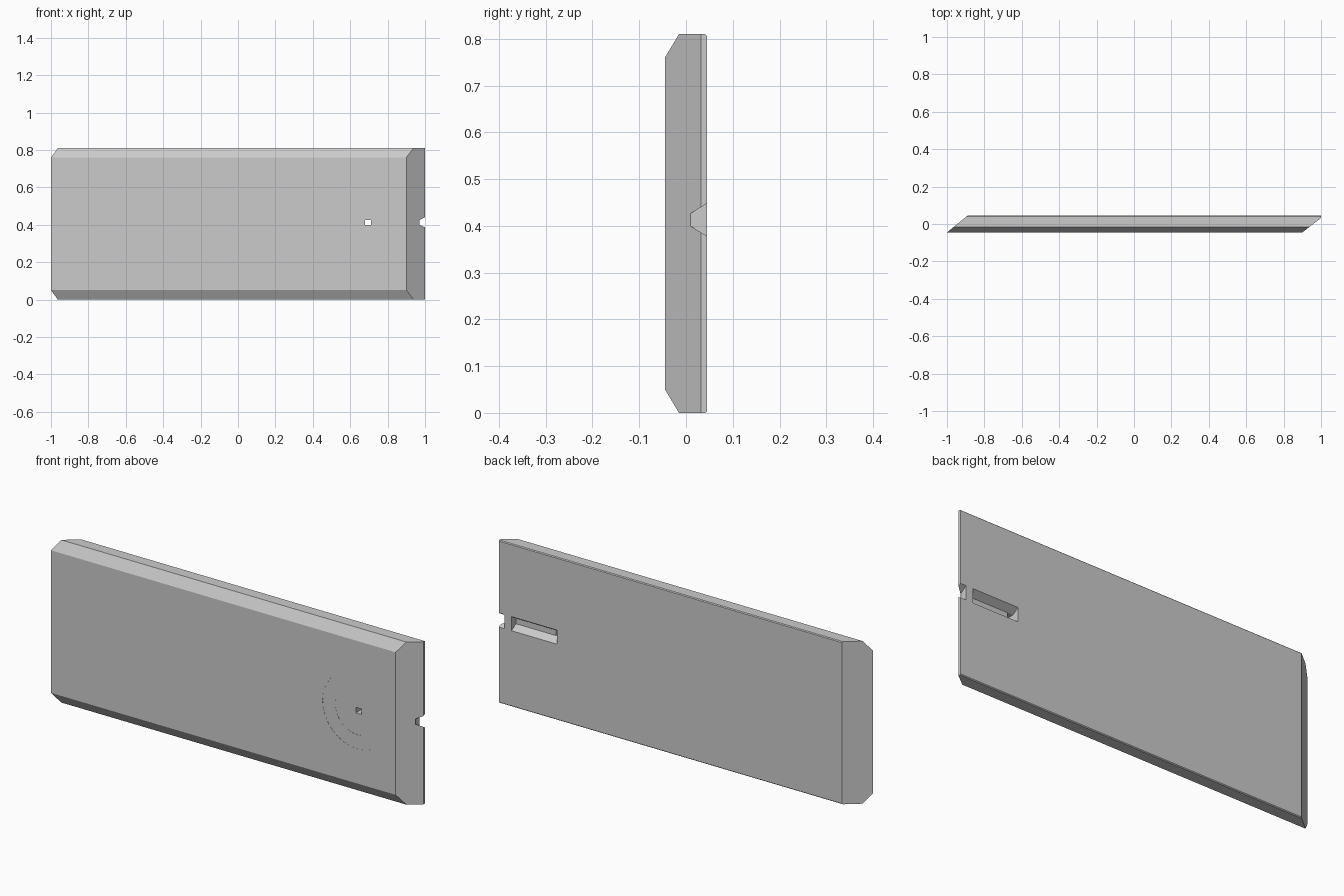
import bpy, bmesh, math
from mathutils import Matrix

if "Cube" in bpy.data.objects:
    bpy.data.objects.remove(bpy.data.objects["Cube"])

MID = 0.413   # height of the slot line


def hull(name, points):
    """Convex solid from corner points, with coplanar triangles merged."""
    bm = bmesh.new()
    for p in points:
        bm.verts.new(p)
    bmesh.ops.convex_hull(bm, input=bm.verts[:])
    bmesh.ops.dissolve_limit(bm, angle_limit=math.radians(1), verts=bm.verts[:], edges=bm.edges[:])
    bmesh.ops.recalc_face_normals(bm, faces=bm.faces[:])
    return finish(name, bm)


def finish(name, bm):
    me = bpy.data.meshes.new(name)
    bm.to_mesh(me)
    bm.free()
    ob = bpy.data.objects.new(name, me)
    bpy.context.collection.objects.link(ob)
    return ob


def channel(name, x0, x1, sections):
    """Prism along x; sections are (y, half height) pairs around MID."""
    return hull(name, [(x, y, MID + s * h) for x in (x0, x1) for y, h in sections for s in (-1, 1)])


def disc(name, radius, depth):
    """Shallow round step sunk into the front face."""
    bm = bmesh.new()
    bmesh.ops.create_cone(bm, cap_ends=True, segments=64, radius1=radius, radius2=radius, depth=0.02,
                          matrix=Matrix.Translation((0.688, -0.055 + depth, MID)) @ Matrix.Rotation(math.pi / 2, 4, 'X'))
    return finish(name, bm)


# Chamfered board with both ends slanted
def left_x(y):
    return -1 + 0.11 * (y + 0.045) / 0.09


def right_x(y):
    return min(1.0, 0.9 + 0.1 * (y + 0.045) / 0.077)


half_profile = [(-0.045, 0.05), (-0.015, 0), (0.032, 0), (0.041, 0), (0.045, 0.004)]
corners = [(end(y), y, zz) for y, z in half_profile for zz in (z, 0.81 - z) for end in (left_x, right_x)]
panel = hull("panel", corners)

# Back slot, end notch, square through-hole and faint round steps
taper = [(0.01, 0.0135), (0.045, 0.035), (0.06, 0.035)]
cutters = [
    disc("outer_step_cutter", 0.19, 0.0006),
    disc("inner_step_cutter", 0.12, 0.0012),
    channel("slot_cutter", 0.68, 0.93, taper),
    channel("notch_cutter", 0.968, 1.05, taper),
    channel("hole_cutter", 0.68, 0.71, [(-0.07, 0.0134), (0.015, 0.0134)]),
]
for c in cutters:
    mod = panel.modifiers.new(c.name, 'BOOLEAN')
    mod.operation = 'DIFFERENCE'
    mod.solver = 'EXACT'
    mod.object = c
    c.hide_render = True
    c.display_type = 'WIRE'
